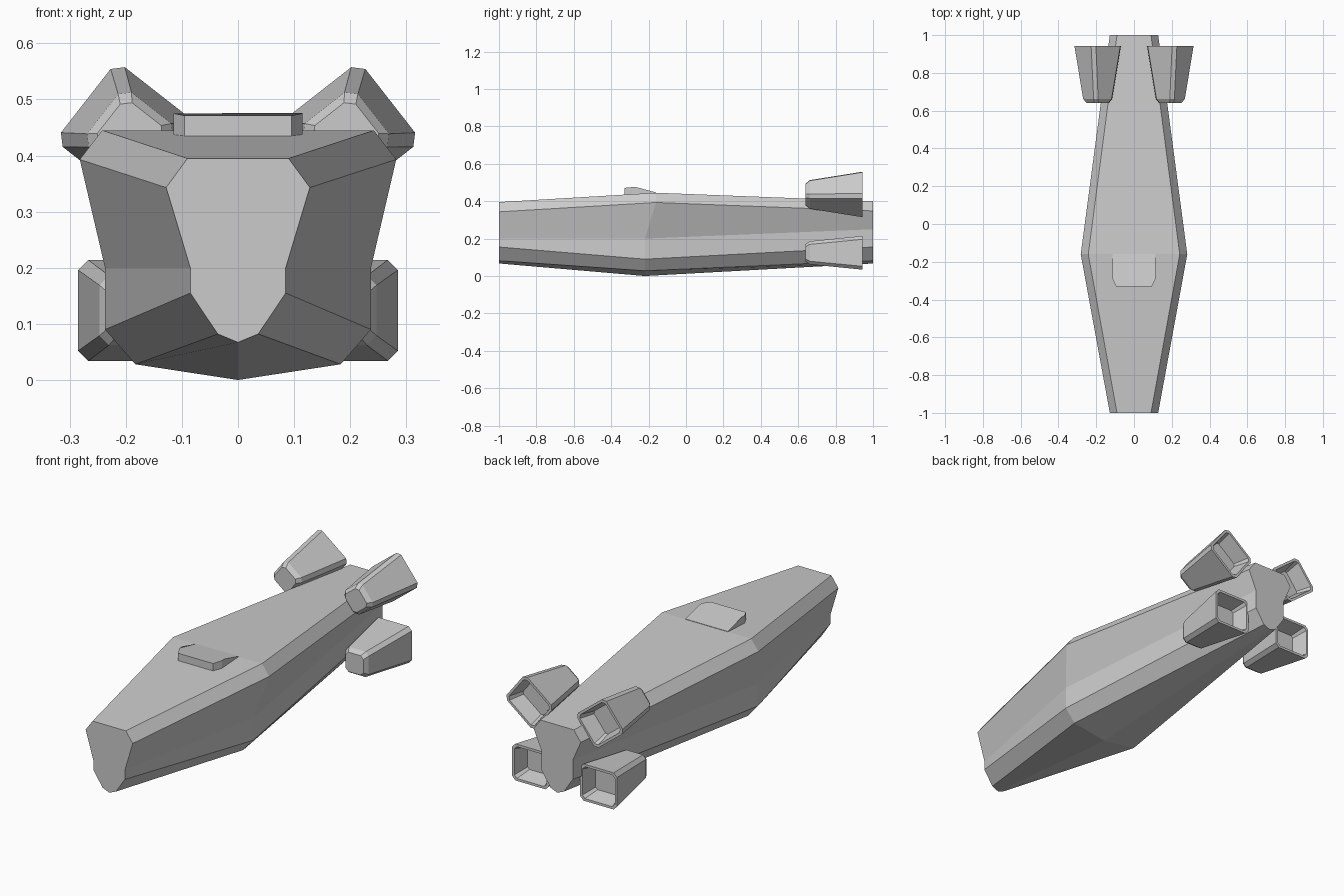
import bpy, bmesh, math
from mathutils import Matrix, Vector

if "Cube" in bpy.data.objects:
    bpy.data.objects.remove(bpy.data.objects["Cube"])


def loft(name, rings, matrix=Matrix()):
    """Skin a closed solid over a series of equal-length rings."""
    bm = bmesh.new()
    loops = [[bm.verts.new(matrix @ Vector(p)) for p in r] for r in rings]
    n = len(loops[0])
    for a, b in zip(loops, loops[1:]):
        for i in range(n):
            j = (i + 1) % n
            bm.faces.new((a[i], a[j], b[j], b[i]))
    bm.faces.new(loops[0])
    bm.faces.new(loops[-1])
    bmesh.ops.recalc_face_normals(bm, faces=bm.faces)
    mesh = bpy.data.meshes.new(name)
    bm.to_mesh(mesh)
    bm.free()
    obj = bpy.data.objects.new(name, mesh)
    bpy.context.collection.objects.link(obj)
    return obj


def mirrored(half):
    """Close a right-hand half section whose last point lies on x = 0."""
    return half + [(-x, y, z) for x, y, z in reversed(half[:-1])]


# Hull: nose, widest section and tail
nose = [(.09, -1, .395), (.128, -1, .343), (.085, -1, .2),
        (.085, -1, .155), (.036, -1, .082), (0, -1, .067)]
middle = [(.242, -.16, .445), (.282, -.16, .393), (.237, -.22, .2),
          (.237, -.22, .09), (.183, -.22, .028), (0, -.22, 0)]
tail = [(.09, 1, .4), (.128, 1, .348), (.085, 1, .25),
        (.085, 1, .155), (.036, 1, .082), (0, 1, .067)]
loft("hull", [mirrored(s) for s in (nose, middle, tail)])

# Bridge: low block with clipped front corners and a sloping rear
plan = [(.115, -.16, .447), (.115, -.27, .476), (.115, -.29, .475), (.095, -.33, .471)]
top = plan + [(-x, y, z) for x, y, z in reversed(plan)]
base = [(x, y, .42) for x, y, z in top]
loft("bridge", [base, top])


def octagon(w, h, c, y):
    """Rectangle with clipped corners, half sizes w and h."""
    return [(w, y, h - c), (w - c, y, h), (c - w, y, h), (-w, y, h - c),
            (-w, y, c - h), (c - w, y, -h), (w - c, y, -h), (w, y, c - h)]


# Engines: flared nacelles with hollow nozzles, two per side
engine_rings = [octagon(.048, .048, .015, .64), octagon(.062, .062, .017, .662),
                octagon(.1, .09, .018, .943), octagon(.088, .078, .014, .943),
                octagon(.07, .06, .01, .865)]
for label, x, z, angle in (("upper", .1925, .436, 38), ("lower", .185, .124, 0)):
    for side, s in (("right", 1), ("left", -1)):
        place = (Matrix.Diagonal((s, 1, 1, 1)) @ Matrix.Translation((x, 0, z))
                 @ Matrix.Rotation(math.radians(-angle), 4, 'Y'))
        loft(f"{label}_{side}_engine", engine_rings, place)
